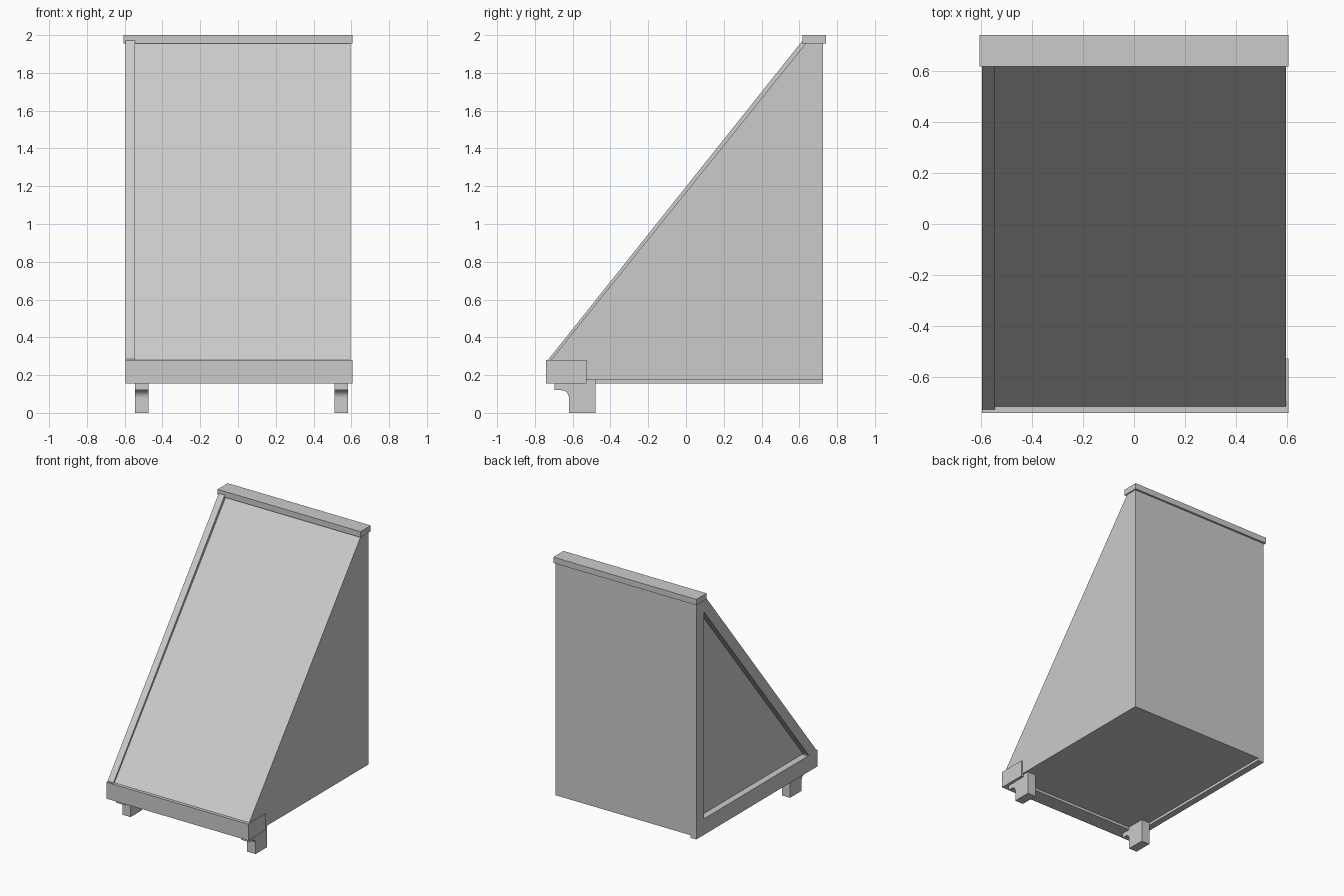
import bpy, bmesh, math

if "Cube" in bpy.data.objects:
    bpy.data.objects.remove(bpy.data.objects["Cube"])


def prism(name, pts, x0, x1, faces=None):
    """Extrude a (y, z) outline, or several joined outlines, from x0 to x1."""
    bm = bmesh.new()
    vs = [bm.verts.new((x0, y, z)) for y, z in pts]
    flat = [bm.faces.new([vs[i] for i in f]) for f in (faces or [range(len(pts))])]
    bmesh.ops.recalc_face_normals(bm, faces=flat)
    geo = bmesh.ops.extrude_face_region(bm, geom=flat, use_keep_orig=True)["geom"]
    bmesh.ops.translate(bm, vec=(x1 - x0, 0, 0),
                        verts=[g for g in geo if isinstance(g, bmesh.types.BMVert)])
    bmesh.ops.recalc_face_normals(bm, faces=bm.faces)
    me = bpy.data.meshes.new(name)
    bm.to_mesh(me)
    bm.free()
    ob = bpy.data.objects.new(name, me)
    bpy.context.collection.objects.link(ob)
    return ob


def box(name, x0, x1, y0, y1, z0, z1):
    return prism(name, [(y0, z0), (y1, z0), (y1, z1), (y0, z1)], x0, x1)


# Sloping cabinet body
prism("cabinet_body", [(-0.715, 0.175), (0.725, 0.175), (0.725, 1.957),
                       (0.635, 1.957), (-0.715, 0.28)], -0.545, 0.596)

# Left triangular frame around the recessed side panel
outer = [(-0.727, 0.155), (0.725, 0.155), (0.725, 1.975), (0.62, 1.975), (-0.727, 0.285)]
inner = [(-0.636, 0.278), (0.632, 0.278), (0.632, 1.86)]
prism("left_frame", outer + inner, -0.595, -0.545,
      [(0, 1, 6, 5), (1, 2, 7, 6), (2, 3, 4, 0, 5, 7)])

# Top cap
box("top_cap", -0.605, 0.605, 0.617, 0.74, 1.955, 2.0)

# Front board with its return on the right side
box("front_board", -0.595, 0.605, -0.74, -0.62, 0.155, 0.28)
box("board_return", 0.585, 0.605, -0.74, -0.526, 0.155, 0.28)

# Feet with a rounded notch under the front lip
cove = [(-0.66 + 0.04 * math.sin(a), 0.08 + 0.04 * math.cos(a))
        for a in (math.radians(15 * i) for i in range(7))]
foot = [(-0.48, 0), (-0.48, 0.176), (-0.695, 0.176), (-0.695, 0.12)] + cove + [(-0.62, 0)]
for name, x0, x1 in (("left_foot", -0.545, -0.475), ("right_foot", 0.512, 0.583)):
    prism(name, foot, x0, x1)
